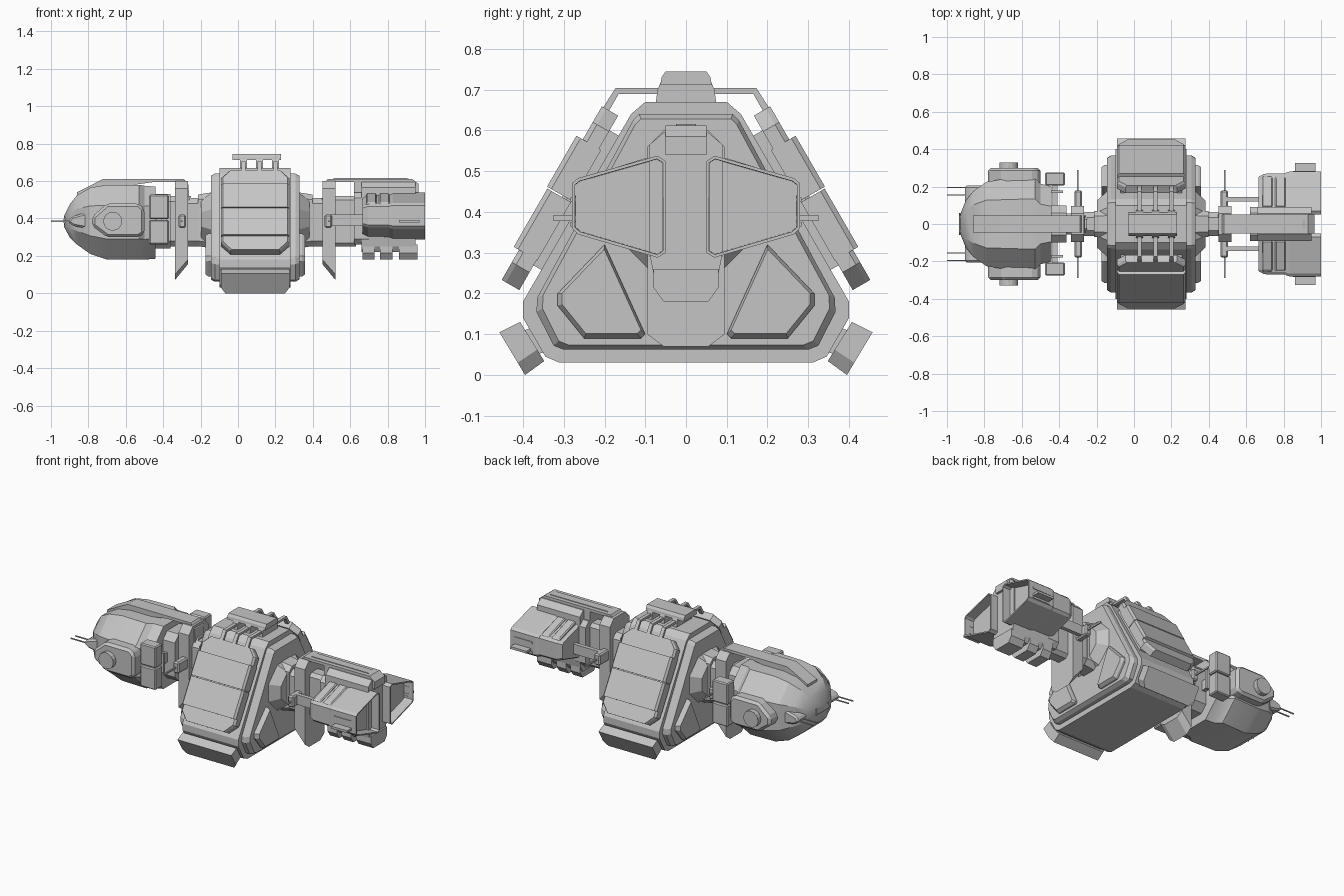
import bpy, bmesh, math
from mathutils import Vector

cube = bpy.data.objects.get("Cube")
if cube:
    bpy.data.objects.remove(cube)

grey = bpy.data.materials.new("hull grey")
grey.use_nodes = True
grey.diffuse_color = (0.56, 0.56, 0.56, 1)
grey.node_tree.nodes["Principled BSDF"].inputs["Base Color"].default_value = (0.56, 0.56, 0.56, 1)

MID = 0.092  # x centre of the middle block


def loft(name, rings, mirror=False, bevel=0, recess=None):
    """Skin a list of equal rings; optionally sink the last cap and mirror across y."""
    bm = bmesh.new()
    vs = [[bm.verts.new(p) for p in ring] for ring in rings]
    n = len(vs[0])
    for a, b in zip(vs, vs[1:]):
        for i in range(n):
            bm.faces.new((a[i], a[(i + 1) % n], b[(i + 1) % n], b[i]))
    bm.faces.new(vs[0][::-1])
    cap = bm.faces.new(vs[-1])
    bmesh.ops.recalc_face_normals(bm, faces=bm.faces[:])
    if recess:
        bmesh.ops.inset_region(bm, faces=[cap], thickness=recess[0])
        bmesh.ops.inset_region(bm, faces=[cap], thickness=0.001, depth=-recess[1])
    me = bpy.data.meshes.new(name)
    bm.to_mesh(me)
    bm.free()
    me.materials.append(grey)
    ob = bpy.data.objects.new(name, me)
    bpy.context.collection.objects.link(ob)
    if bevel:
        m = ob.modifiers.new("bevel", "BEVEL")
        m.width, m.segments = bevel, 1
    if mirror:
        ob.modifiers.new("mirror", "MIRROR").use_axis = (False, True, False)
    return ob


def along_x(pts, x, k=0):
    """Ring of (y, z) points at x, shrunk by k towards its centre."""
    cy = (min(p[0] for p in pts) + max(p[0] for p in pts)) / 2
    cz = (min(p[1] for p in pts) + max(p[1] for p in pts)) / 2
    return [(x, cy + (y - cy) * (1 - k), cz + (z - cz) * (1 - k)) for y, z in pts]


def prism_x(name, pts, x0, x1, k=0, **kw):
    return loft(name, [along_x(pts, x0), along_x(pts, x1, k)], **kw)


def prism_y(name, pts, y0, y1, **kw):
    return loft(name, [[(x, y, z) for x, z in pts] for y in (y0, y1)], **kw)


def box(name, x, y, z, **kw):
    return prism_x(name, [(y[0], z[0]), (y[1], z[0]), (y[1], z[1]), (y[0], z[1])], x[0], x[1], **kw)


def octagon(y0, y1, z0, z1, c):
    return [(y0 + c, z0), (y1 - c, z0), (y1, z0 + c), (y1, z1 - c),
            (y1 - c, z1), (y0 + c, z1), (y0, z1 - c), (y0, z0 + c)]


def both(half):
    """Close a right-hand outline, listed bottom to top, across y = 0."""
    return half + [(-y, z) for y, z in reversed(half)]


# Middle block: full core with stepped, tapered sides
core = both([(0.31, 0.03), (0.345, 0.045), (0.4, 0.14), (0.4, 0.18), (0.135, 0.64), (0.1, 0.67)])
prism_x("middle_core", core, MID - 0.19, MID + 0.19)
step = both([(0.3, 0.062), (0.325, 0.072), (0.367, 0.155), (0.365, 0.19), (0.13, 0.625), (0.115, 0.64)])
pad = [(0.1, 0.1), (0.11, 0.09), (0.25, 0.09), (0.315, 0.17), (0.315, 0.2), (0.2, 0.32)]
hub = octagon(-0.18, 0.18, 0.25, 0.54, 0.09)
for s, side in ((-1, "nose"), (1, "engine")):
    def at(d):
        return MID + s * d
    loft(side + "_side_step", [along_x(step, at(0.18)), along_x(step, at(0.215)), along_x(step, at(0.237), 0.04)])
    loft(side + "_side_pad", [along_x(pad, at(0.23)), along_x(pad, at(0.25)), along_x(pad, at(0.267), 0.1)], mirror=True)
    prism_x(side + "_side_hub", hub, at(0.23), at(0.29), 0.3)
    prism_x(side + "_hub_cap", octagon(-0.075, 0.075, 0.24, 0.54, 0.03), at(0.23), at(0.305), 0.08)
    prism_x(side + "_connector", octagon(-0.065, 0.065, 0.25, 0.51, 0.03), at(0.3), at(0.37))
    # Hanging collar fin with side spikes
    fin = both([(0.055, 0.07), (0.095, 0.1), (0.095, 0.56), (0.055, 0.6)])
    inner = [(x, y, max(z, 0.155 if abs(y) < 0.09 else 0.18)) for x, y, z in along_x(fin, at(0.36))]
    loft(side + "_collar_fin", [inner, along_x(fin, at(0.43))])
    box(side + "_collar_arm", (at(0.37), at(0.41)), (0.08, 0.18), (0.35, 0.42), mirror=True, bevel=0.008)
    box(side + "_collar_spike", (at(0.388), at(0.396)), (0.17, 0.29), (0.38, 0.39), mirror=True)

# Sloping armour on front and back, laid out in slope coordinates
UP, OUT, FOOT = Vector((0, 0.5, 0.866)), Vector((0, -0.866, 0.5)), Vector((MID, -0.4, 0.18))


def armour(name, t0, t1, h0, h1, w, low=0, top=0):
    """Plate from t0 to t1 up the slope, h0 to h1 off it, with cut corners and softened sides."""
    shape = [(-w + low, t0), (w - low, t0), (w, t0 + low), (w, t1 - top),
             (w - top, t1), (-w + top, t1), (-w, t1 - top), (-w, t0 + low)]
    shape = list(dict.fromkeys(shape))
    loft(name, [[FOOT + Vector((x * k, 0, 0)) + UP * t + OUT * h for x, t in shape]
                for h, k in ((h0, 1), (h1 - 0.012, 1), (h1, 0.94))], mirror=True)


armour("armour_backing", 0.09, 0.47, -0.01, 0.045, 0.165)
armour("armour_lower_lip", 0.02, 0.12, 0.022, 0.072, 0.183, low=0.05)
armour("armour_lower_plate", 0.105, 0.27, 0.02, 0.087, 0.183)
armour("armour_upper_plate", 0.274, 0.418, 0.02, 0.09, 0.183)
armour("armour_top_lip", 0.41, 0.512, 0.026, 0.072, 0.183, top=0.045)

# Bottom bumpers with cut lower corners
bumper = [(-0.458, 0.105), (-0.407, 0.13), (-0.348, 0.034), (-0.395, 0.0)]
bumper_end = bumper[:2] + [(-0.365, 0.062), (-0.413, 0.03)]
loft("bumper", [along_x(bumper_end, MID - 0.183), along_x(bumper, MID - 0.16),
                along_x(bumper, MID + 0.16), along_x(bumper_end, MID + 0.183)], mirror=True)
neck = [(-0.42, 0.1), (-0.37, 0.12), (-0.33, 0.06), (-0.37, 0.05)]
prism_x("bumper_neck", neck, MID - 0.15, MID + 0.15, mirror=True)

# Roof rail plate and hoses
prism_x("roof_plate", both([(0.063, 0.712), (0.06, 0.73), (0.05, 0.745)]), -0.03, 0.23)
mount = both([(0.075, 0.66), (0.07, 0.7), (0.055, 0.735)])
hose = [(0.06, 0.69), (0.165, 0.69), (0.205, 0.62), (0.22, 0.63), (0.173, 0.704), (0.06, 0.704)]
for x in (0.03, 0.115, 0.2):
    prism_x("roof_mount", mount, x - 0.018, x + 0.018)
    prism_x("roof_hose", hose, x - 0.011, x + 0.011, mirror=True)

# Nose pod
stations = [(-0.93, 0.05, 0.355, 0.415), (-0.9, 0.125, 0.3, 0.475), (-0.86, 0.175, 0.26, 0.525),
            (-0.79, 0.225, 0.21, 0.565), (-0.7, 0.24, 0.18, 0.58), (-0.53, 0.245, 0.18, 0.58),
            (-0.5, 0.215, 0.18, 0.575), (-0.44, 0.2, 0.185, 0.57)]
nose = loft("nose_hull", [along_x(octagon(-w, w, a, b, min(w, (b - a) / 2) * 0.55), x)
                          for x, w, a, b in stations])
bpy.context.view_layer.objects.active = nose
nose.select_set(True)
bpy.ops.object.shade_smooth_by_angle(angle=math.radians(25))
nose.select_set(False)
prism_y("nose_spine", [(-0.26, 0.5), (-0.265, 0.58), (-0.29, 0.612), (-0.72, 0.612), (-0.86, 0.54),
                       (-0.86, 0.5), (-0.7, 0.56), (-0.45, 0.595), (-0.33, 0.595), (-0.3, 0.5)], -0.045, 0.045)
prism_y("nose_beak", [(-0.935, 0.38), (-0.93, 0.41), (-0.76, 0.45), (-0.76, 0.33), (-0.92, 0.36)], -0.06, 0.06)
prism_y("nose_cheek", [(-0.91, 0.38), (-0.89, 0.41), (-0.78, 0.44), (-0.72, 0.44), (-0.72, 0.33), (-0.88, 0.36)],
        0.11, 0.205, mirror=True, bevel=0.01)
for y in (0.155, 0.195):
    box("nose_probe", (-1.0, -0.85), (y - 0.003, y + 0.003), (0.382, 0.388), mirror=True)
prism_y("turret_housing", [(-0.78, 0.36), (-0.78, 0.41), (-0.7, 0.48), (-0.53, 0.48), (-0.5, 0.45),
                           (-0.5, 0.32), (-0.53, 0.3), (-0.7, 0.3)], 0.2, 0.3, mirror=True, bevel=0.015)
circle = [(-0.67 + 0.05 * math.cos(i * math.pi / 8), 0.385 + 0.05 * math.sin(i * math.pi / 8)) for i in range(16)]
prism_y("turret_drum", circle, 0.28, 0.328, mirror=True)

# Nose neck with paired side boxes
prism_x("nose_neck_block", octagon(-0.1, 0.1, 0.24, 0.53, 0.04), -0.47, -0.36)
prism_x("nose_neck_shaft", octagon(-0.055, 0.055, 0.25, 0.52, 0.03), -0.37, -0.25)
for z in (0.262, 0.397):
    box("nose_side_box", (-0.475, -0.37), (0.205, 0.275), (z, z + 0.13), mirror=True, bevel=0.006)
box("nose_side_axle", (-0.435, -0.41), (0.08, 0.22), (0.36, 0.42), mirror=True)
box("nose_side_flange", (-0.465, -0.38), (0.165, 0.18), (0.33, 0.45), mirror=True)

# Engine neck and centre column
prism_x("engine_neck", octagon(-0.09, 0.09, 0.26, 0.54, 0.03), 0.62, 0.7)
prism_x("engine_neck_shaft", octagon(-0.05, 0.05, 0.25, 0.52, 0.02), 0.5, 0.63)
box("engine_side_rod", (0.49, 0.7), (0.12, 0.145), (0.36, 0.42), mirror=True)
prism_x("engine_column", both([(0.06, 0.22), (0.08, 0.25), (0.09, 0.3), (0.09, 0.565), (0.055, 0.595)]), 0.66, 0.95)
prism_y("engine_spine", [(0.45, 0.5), (0.455, 0.58), (0.48, 0.612), (0.93, 0.612), (0.965, 0.585),
                         (0.965, 0.54), (0.62, 0.54), (0.62, 0.595), (0.52, 0.595), (0.49, 0.5)], -0.05, 0.05)
prism_y("engine_spine_ridge", [(0.5, 0.61), (0.52, 0.616), (0.9, 0.616), (0.92, 0.61)], -0.025, 0.025)
for x, w in ((0.665, 0.065), (0.76, 0.065), (0.86, 0.1)):
    prism_x("engine_keel_block", both([(0.055, 0.18), (0.08, 0.215), (0.08, 0.26)]), x, x + w)

# Engine side pods with hollow exhaust ends
pod = [(0.05, 0.3), (0.07, 0.288), (0.265, 0.345), (0.28, 0.36), (0.28, 0.47), (0.265, 0.483), (0.07, 0.538), (0.05, 0.525)]
loft("engine_pod_front", [along_x(pod, 0.665, 0.25), along_x(pod, 0.695, 0.1), along_x(pod, 0.83, 0.08)], mirror=True)
loft("engine_pod_end", [along_x(pod, 0.81, 0.06), along_x(pod, 0.83), along_x(pod, 1.0)],
     mirror=True, recess=(0.008, 0.06))
rib = [(0.09, 0.47), (0.22, 0.44), (0.262, 0.45), (0.25, 0.485), (0.09, 0.535)]
for x in (0.685, 0.755):
    prism_x("engine_pod_rib", rib, x, x + 0.055, mirror=True, bevel=0.006)
for z in (0.37, 0.43):
    box("engine_pod_slat", (0.85, 0.97), (0.27, 0.284), (z - 0.006, z + 0.006), mirror=True)
prism_x("engine_pod_fin", [(0.27, 0.378), (0.325, 0.378), (0.325, 0.392), (0.27, 0.392)], 0.86, 0.97, mirror=True)
